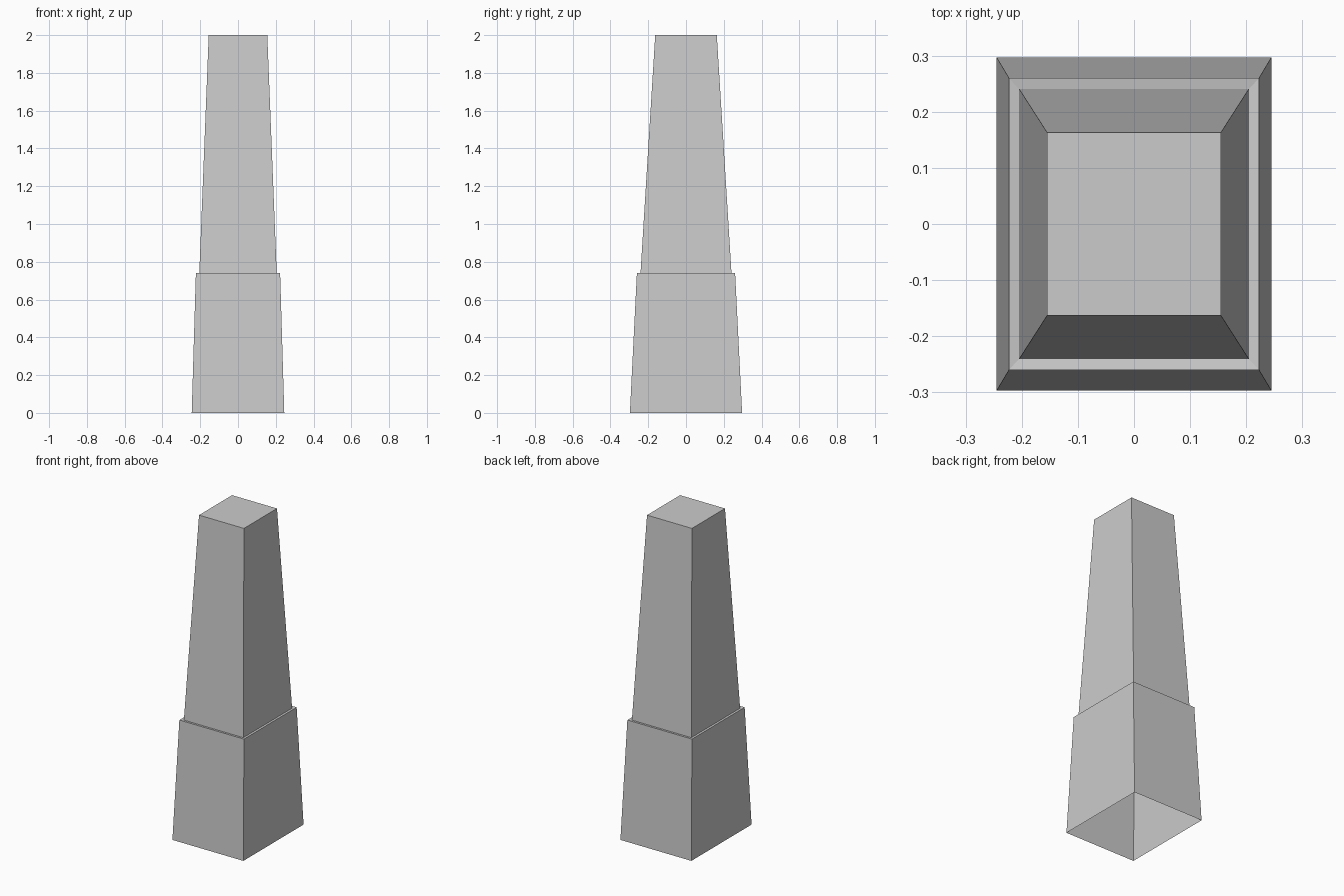
import bpy
import bmesh

if "Cube" in bpy.data.objects:
    bpy.data.objects.remove(bpy.data.objects["Cube"])

# Half width, half depth and height of each rectangular ring, bottom to top
RINGS = [
    (0.245, 0.297, 0.0),    # open foot
    (0.223, 0.260, 0.74),   # ledge outer rim
    (0.205, 0.241, 0.737),  # ledge inner rim, dipping slightly inward
    (0.155, 0.163, 2.0),    # flat top
]

bm = bmesh.new()
loops = [[bm.verts.new((sx * w, sy * d, z))
          for sx, sy in ((-1, -1), (1, -1), (1, 1), (-1, 1))]
         for w, d, z in RINGS]

# Tapered walls and ledge; the underside stays open
for low, high in zip(loops, loops[1:]):
    for i in range(4):
        j = (i + 1) % 4
        bm.faces.new((low[i], low[j], high[j], high[i]))
bm.faces.new(loops[-1])

mesh = bpy.data.meshes.new("stepped_pillar")
bm.to_mesh(mesh)
bm.free()

# Single plain grey
grey = bpy.data.materials.new("light grey")
grey.diffuse_color = (0.6, 0.6, 0.6, 1.0)
grey.use_nodes = True
grey.node_tree.nodes["Principled BSDF"].inputs["Base Color"].default_value = grey.diffuse_color
mesh.materials.append(grey)

pillar = bpy.data.objects.new("stepped_pillar", mesh)
bpy.context.collection.objects.link(pillar)
